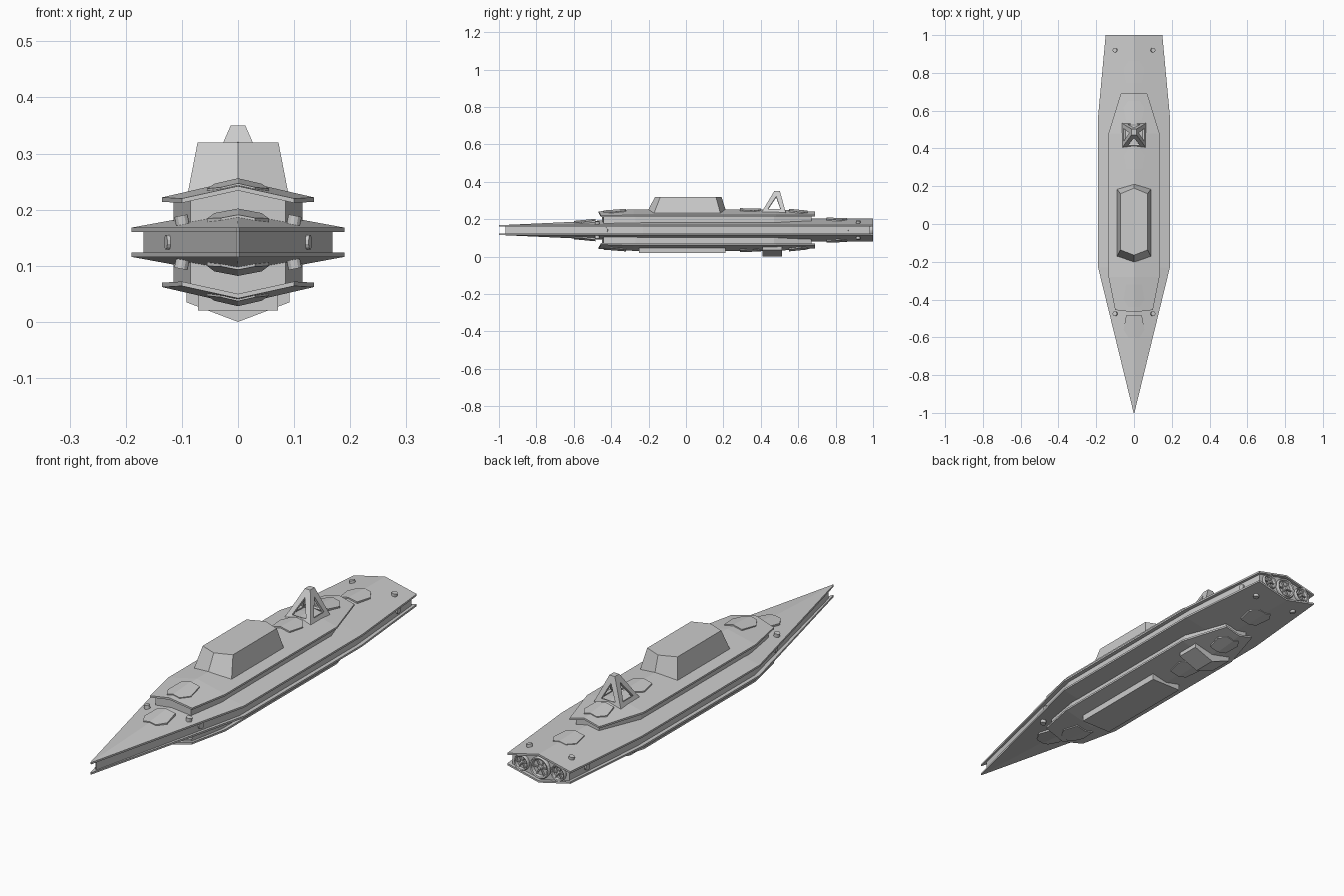
import bpy, bmesh, math
from mathutils import Matrix, Vector

if "Cube" in bpy.data.objects:
    bpy.data.objects.remove(bpy.data.objects["Cube"])

C = 0.142  # height of the horizontal symmetry plane; parts are modelled relative to it


def make(name, bm, mirror=(False, False, False), z=C):
    bmesh.ops.recalc_face_normals(bm, faces=bm.faces[:])
    me = bpy.data.meshes.new(name)
    bm.to_mesh(me)
    bm.free()
    ob = bpy.data.objects.new(name, me)
    ob.location.z = z
    bpy.context.collection.objects.link(ob)
    if any(mirror):
        m = ob.modifiers.new("mirror", 'MIRROR')
        m.use_axis = mirror
        m.use_clip = False
        m.use_mirror_merge = False
    return ob


def loft(name, sections, mirror=(False, False, False)):
    """Skin equal-length rings of points and cap both ends."""
    bm = bmesh.new()
    rings = [[bm.verts.new(p) for p in s] for s in sections]
    n = len(rings[0])
    for a, b in zip(rings, rings[1:]):
        for i in range(n):
            j = (i + 1) % n
            bm.faces.new((a[i], a[j], b[j], b[i]))
    bm.faces.new(rings[0])
    bm.faces.new(rings[-1])
    return make(name, bm, mirror)


def roof(name, stations, t, mirror=(False, False, True), tip=0.0):
    """Ridged plate: stations of (y, half width, edge z, ridge z), thickness t."""
    secs = []
    for k, (y, w, ze, zr) in enumerate(stations):
        yc = y - tip if k == 0 else y
        secs.append([(-w, y, ze), (0, yc, zr), (w, y, ze),
                     (w, y, ze - t), (0, yc, zr - t), (-w, y, ze - t)])
    return loft(name, secs, mirror)


def cylinder(bm, r, depth, loc, axis, seg=12, r2=None):
    rot = Vector((0, 0, 1)).rotation_difference(Vector(axis)).to_matrix().to_4x4()
    bmesh.ops.create_cone(bm, cap_ends=True, segments=seg, radius1=r,
                          radius2=r if r2 is None else r2, depth=depth,
                          matrix=Matrix.Translation(loc) @ rot)


# Main deck plates, above and below
roof("deck_plate", [(-1, .002, .026, .026), (-.23, .19, .026, .061),
                    (.57, .19, .026, .061), (1, .15, .026, .061)], .008)

# Inner hull between the plates
loft("inner_hull", [[(-w, y, e), (0, y, r), (w, y, e), (w, y, -e), (0, y, -r), (-w, y, -e)]
                    for y, w, e, r in [(-.965, .002, .02, .021), (-.23, .168, .022, .056),
                                       (.57, .168, .022, .056), (.985, .135, .022, .056)]])

# Second tier: recessed wall and overhanging ridged plate
roof("tier_wall", [(-.44, .085, .076, .096), (-.27, .115, .076, .104),
                   (.47, .115, .076, .104), (.67, .055, .076, .09)], .06, tip=.01)
roof("tier_plate", [(-.455, .1, .078, .1), (-.28, .135, .08, .111),
                    (.48, .135, .08, .111), (.69, .07, .08, .098)], .008, tip=.012)


# Raised ridged pads along the centre line
def pad(name, y0, y1, zr0, zr1, s):
    d = y1 - y0
    roof(name, [(y0, .03, zr0 - .03 * s, zr0),
                (y0 + .35 * d, .055, zr0 + .35 * (zr1 - zr0) - .055 * s, zr0 + .35 * (zr1 - zr0)),
                (y1, .042, zr1 - .042 * s, zr1)], .014)


pad("bow_pad", -.6, -.485, .049, .06, .19)
pad("tier_bow_pad", -.44, -.32, .105, .114, .23)
pad("tier_mid_pad", .40, .29, .115, .117, .23)
pad("tier_aft_pad", .65, .55, .104, .114, .23)
pad("stern_pad", .86, .75, .064, .067, .2)


# Command tower: tapered long hexagon
def hexagon(w, yf, yfc, yb, ybc, z):
    return [(0, yf, z), (w, yfc, z), (w, ybc, z), (0, yb, z), (-w, ybc, z), (-w, yfc, z)]


loft("command_tower", [hexagon(.092, -.22, -.177, .222, .188, .075),
                       hexagon(.072, -.165, -.137, .19, .16, .178)])

# Sensor mast: hollow four-sided pyramid with triangular windows
bm = bmesh.new()
low = [Vector(p) for p in [(-.066, .4, .088), (.066, .4, .088), (.066, .535, .088), (-.066, .535, .088)]]
top = [Vector(p) for p in [(-.013, .472, .208), (.013, .472, .208), (.013, .502, .208), (-.013, .502, .208)]]
for i in range(4):
    a, b, c, d = low[i], low[(i + 1) % 4], top[(i + 1) % 4], top[i]
    at = lambda u, v: (a.lerp(b, u)).lerp(d.lerp(c, u), v)
    pl, pr, pt = at(.2, .2), at(.8, .2), at(.5, .76)
    for f in [(a, b, pr, pl), (b, c, pt, pr), (c, d, pt), (d, a, pl, pt)]:
        bm.faces.new([bm.verts.new(p) for p in f])
bm.faces.new([bm.verts.new(p) for p in top])
bmesh.ops.remove_doubles(bm, verts=bm.verts[:], dist=1e-5)
mast = make("sensor_mast", bm)
sol = mast.modifiers.new("thickness", 'SOLIDIFY')
sol.thickness = .011
sol.offset = -1

# Keel slab and V-shaped keel block
bm = bmesh.new()
bmesh.ops.create_cube(bm, size=1, matrix=Matrix.Translation((0, -.02, -.097)) @
                      Matrix.Diagonal((.142, .46, .05, 1)))
make("keel_slab", bm)
roof("keel_block", [(.41, .092, -.077, -.111), (.512, .092, -.077, -.111)], .03,
     mirror=(False, False, False))
loft("keel_block_face", [[(-.092, y, -.107), (-.05, y, -.123), (0, y, -.142), (.05, y, -.123),
                          (.092, y, -.107), (0, y, -.09)] for y in (.41, .512)])

# Manoeuvring thrusters on the decks and along the hull sides
bm = bmesh.new()
for y, z in ((-.475, .0385), (.92, .041)):
    cylinder(bm, .012, .018, (.1, y, z), (.2, 0, 1))
make("deck_thruster", bm, (True, False, True))
bm = bmesh.new()
for x, y, n in ((.122, -.43, (1, -.23, 0)), (.143, .88, (1, .08, 0))):
    cylinder(bm, .0135, .014, (x, y, 0), n)
make("side_thruster", bm, (True, False, False))


# Stern engines: nozzle tube, hub and spokes
def engine(name, x, r):
    bm = bmesh.new()
    seg = 24
    prof = [(r, .975), (r, .994), (r * .93, 1.0), (r * .8, .998), (r * .74, .986), (r * .74, .975)]
    rings = []
    for i in range(seg):
        t = 2 * math.pi * i / seg
        rings.append([bm.verts.new((x + q * math.cos(t), y, q * math.sin(t))) for q, y in prof])
    for i in range(seg):
        a, b = rings[i], rings[(i + 1) % seg]
        for k in range(len(prof) - 1):
            bm.faces.new((a[k], a[k + 1], b[k + 1], b[k]))
    cylinder(bm, r * .28, .016, (x, .99, 0), (0, 1, 0), 12, r * .16)
    for i in range(6):
        m = (Matrix.Translation((x, .987, 0)) @ Matrix.Rotation(i * math.pi / 3, 4, 'Y') @
             Matrix.Translation((r * .5, 0, 0)) @ Matrix.Diagonal((r * .6, .01, r * .1, 1)))
        bmesh.ops.create_cube(bm, size=1, matrix=m)
    make(name, bm)


engine("engine_centre", 0, .046)
engine("engine_left", -.087, .034)
engine("engine_right", .087, .034)
